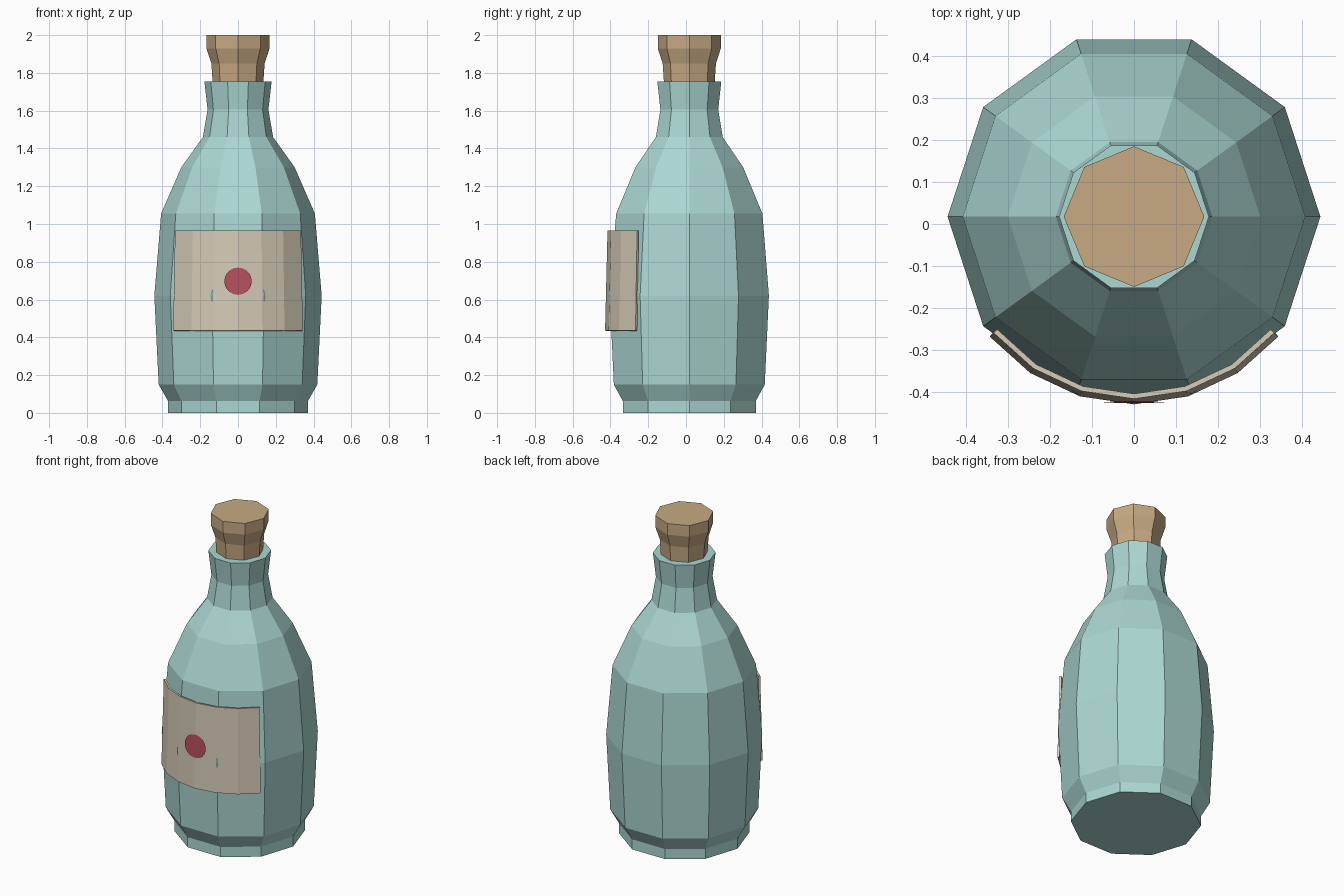
import bpy
import bmesh
from math import sin, cos, pi, radians, atan2

CENTRE_Y = 0.0175

default = bpy.data.objects.get("Cube")
if default:
    bpy.data.objects.remove(default, do_unlink=True)


def material(name, rgb):
    mat = bpy.data.materials.new(name)
    mat.use_nodes = True
    colour = (*rgb, 1.0)
    mat.diffuse_color = colour
    bsdf = mat.node_tree.nodes["Principled BSDF"]
    bsdf.inputs["Base Color"].default_value = colour
    bsdf.inputs["Roughness"].default_value = 0.8
    return mat


def add_object(name, bm, mat):
    mesh = bpy.data.meshes.new(name)
    bm.to_mesh(mesh)
    bm.free()
    mesh.materials.append(mat)
    obj = bpy.data.objects.new(name, mesh)
    obj.location.y = CENTRE_Y
    bpy.context.collection.objects.link(obj)
    return obj


def lathe(name, profile, sides, mat):
    """Closed faceted solid from (radius, height) pairs, bottom to top."""
    bm = bmesh.new()
    rings = [[bm.verts.new((r * cos(2 * pi * i / sides), r * sin(2 * pi * i / sides), z))
              for i in range(sides)] for r, z in profile]
    for low, high in zip(rings, rings[1:]):
        for i in range(sides):
            j = (i + 1) % sides
            bm.faces.new((low[i], low[j], high[j], high[i]))
    bm.faces.new(rings[0][::-1])
    bm.faces.new(rings[-1])
    return add_object(name, bm, mat)


glass = material("pale teal glass", (0.41, 0.68, 0.645))
cork = material("cork tan", (0.57, 0.40, 0.23))
paper = material("cream paper", (0.67, 0.60, 0.47))
wax = material("red seal", (0.47, 0.08, 0.11))

# Ten-sided bottle with foot, belly, shoulder and flared neck
lathe("bottle", [(0.37, 0), (0.37, 0.063), (0.42, 0.15), (0.443, 0.62),
                 (0.407, 1.055), (0.30, 1.30), (0.186, 1.46),
                 (0.161, 1.605), (0.178, 1.755)], 10, glass)

# Eight-sided stopper
lathe("stopper", [(0.133, 1.70), (0.135, 1.76), (0.141, 1.85),
                  (0.167, 1.93), (0.167, 2.0)], 8, cork)

# Curved paper label, leaning back slightly towards its top
LOW, HIGH = (0.446, 0.435), (0.433, 0.965)
SEGMENTS, SPREAD = 6, radians(50.3)
bm = bmesh.new()
columns = []
for i in range(SEGMENTS + 1):
    a = SPREAD * (2 * i / SEGMENTS - 1)
    columns.append([bm.verts.new((r * sin(a), -r * cos(a), z)) for r, z in (LOW, HIGH)])
for left, right in zip(columns, columns[1:]):
    bm.faces.new((left[0], right[0], right[1], left[1]))
label = add_object("label", bm, paper)
solid = label.modifiers.new("paper thickness", "SOLIDIFY")
solid.thickness = 0.012
solid.offset = -1

# Round seal lying on the middle of the label
bm = bmesh.new()
bmesh.ops.create_circle(bm, cap_ends=True, segments=32, radius=0.072)
seal = add_object("seal", bm, wax)
lean = atan2(LOW[0] - HIGH[0], HIGH[1] - LOW[1])
seal.rotation_euler.x = pi / 2 - lean
seal.location.y -= 0.441
seal.location.z = 0.697
